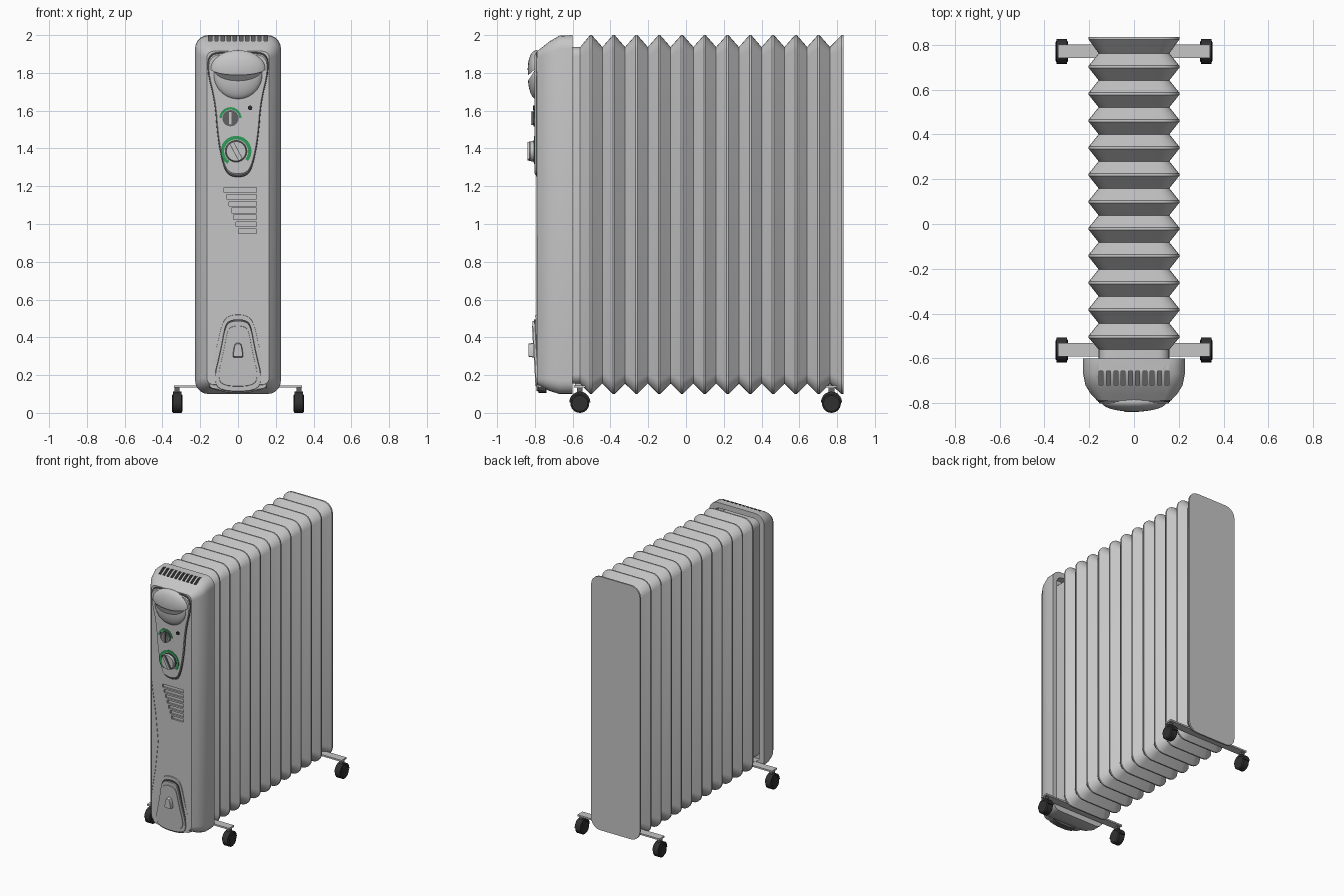
import bpy, bmesh
from math import sin, cos, pi, radians
from mathutils import Vector

cube = bpy.data.objects.get("Cube")
if cube:
    bpy.data.objects.remove(cube, do_unlink=True)


def material(name, rgb):
    m = bpy.data.materials.new(name)
    m.use_nodes = True
    m.diffuse_color = (*rgb, 1)
    m.node_tree.nodes["Principled BSDF"].inputs["Base Color"].default_value = (*rgb, 1)
    return m


GREY = material("light grey", (0.56, 0.56, 0.56))
DARK = material("dark grey", (0.12, 0.12, 0.12))
BLACK = material("wheel black", (0.03, 0.03, 0.03))
GREEN = material("dial green", (0.03, 0.33, 0.1))


def finish(name, bm, mats, smooth=True):
    bmesh.ops.recalc_face_normals(bm, faces=bm.faces)
    me = bpy.data.meshes.new(name)
    bm.to_mesh(me)
    bm.free()
    for m in mats:
        me.materials.append(m)
    ob = bpy.data.objects.new(name, me)
    bpy.context.collection.objects.link(ob)
    bpy.ops.object.select_all(action='DESELECT')
    ob.select_set(True)
    bpy.context.view_layer.objects.active = ob
    if smooth:
        bpy.ops.object.shade_smooth_by_angle(angle=radians(28))
    return ob


def loft(name, rings, mats, smooth=True):
    """Skin a row of equal-length point rings and cap both ends."""
    bm = bmesh.new()
    rows = [[bm.verts.new(p) for p in ring] for ring in rings]
    n = len(rows[0])
    for a, b in zip(rows, rows[1:]):
        for i in range(n):
            bm.faces.new((a[i], a[(i + 1) % n], b[(i + 1) % n], b[i]))
    bm.faces.new(rows[0])
    bm.faces.new(rows[-1])
    return finish(name, bm, mats, smooth)


def rounded(y, w, b, t, r, segs=5):
    """Rounded rectangle in the xz plane."""
    pts = []
    for k, (sx, cz) in enumerate(((1, t - r), (-1, t - r), (-1, b + r), (1, b + r))):
        for i in range(segs + 1):
            a = (k + i / segs) * pi / 2
            pts.append((sx * (w - r) + r * cos(a), y, cz + r * sin(a)))
    return pts


def chaikin(pts, times=2):
    for _ in range(times):
        out = []
        for p, q in zip(pts, pts[1:] + pts[:1]):
            p, q = Vector(p), Vector(q)
            out += [p.lerp(q, 0.25), p.lerp(q, 0.75)]
        pts = out
    return pts


def mirrored(half):
    return half + [(-x, z) for x, z in reversed(half)]


def plate(name, outline, back, front, mat=GREY, top_scale=1.0, lean=0.0):
    """Extrude an xz outline forward; lean shifts y with height."""
    c = sum((Vector(p) for p in outline), Vector((0, 0))) / len(outline)
    rings = []
    for y, s in ((back, 1), (front, top_scale)):
        pts = [c + (Vector(p) - c) * s for p in outline]
        rings.append([(p.x, y - lean * (p.y - c.y), p.y) for p in pts])
    return loft(name, rings, [mat])


def circle(cx, cz, r, n=24):
    return [(cx + r * cos(2 * pi * i / n), cz + r * sin(2 * pi * i / n)) for i in range(n)]


def box(name, x, y, z, mat):
    return loft(name, [[(a, y[0], z[0]), (a, y[1], z[0]), (a, y[1], z[1]), (a, y[0], z[1])] for a in x],
                [mat], False)


# Finned radiator body: zigzag of valleys and narrow ridge bands
VALLEY, RIDGE = (0.158, 0.155, 1.937, 0.05), (0.202, 0.1, 2.0, 0.075)
rings = [rounded(-0.66, *VALLEY), rounded(-0.56, *VALLEY)]
for i in range(11):
    y = -0.503 + i * 0.1205
    rings += [rounded(y - 0.005, *RIDGE), rounded(y + 0.005, *RIDGE), rounded(y + 0.06, *VALLEY)]
rings += [rounded(0.823, *RIDGE), rounded(0.835, *RIDGE)]
loft("radiator_fins", rings, [GREY])

# Control housing with a recessed back
housing = loft("control_housing", [
    rounded(-0.65, 0.19, 0.14, 1.96, 0.05),
    rounded(-0.60, 0.19, 0.14, 1.96, 0.05),
    rounded(-0.60, 0.227, 0.10, 2.0, 0.07),
    rounded(-0.67, 0.227, 0.10, 1.997, 0.07),
    rounded(-0.72, 0.217, 0.115, 1.968, 0.065),
    rounded(-0.76, 0.192, 0.135, 1.937, 0.05),
    rounded(-0.788, 0.165, 0.15, 1.915, 0.035)], [GREY, DARK], False)

# Vent slots cut in the front and the top
bm = bmesh.new()


def slot(x0, x1, y0, y1, z0, z1, mat):
    made = bmesh.ops.create_cube(bm, size=1)["verts"]
    for v in made:
        v.co = ((x0 + x1) / 2 + v.co.x * (x1 - x0), (y0 + y1) / 2 + v.co.y * (y1 - y0),
                (z0 + z1) / 2 + v.co.z * (z1 - z0))
    for f in {f for v in made for f in v.link_faces}:
        f.material_index = mat


for i in range(7):
    z = 1.18 - i * 0.0362
    slot(-0.073 + i * 0.0125, 0.098, -0.85, -0.775, z - 0.012, z + 0.012, 0)
for i in range(10):
    x = (i - 4.5) * 0.0325
    slot(x - 0.009, x + 0.009, -0.718, -0.655, 1.955, 2.05, 1)
cutter = finish("vent_cutter", bm, [GREY, DARK], False)
cutter.hide_render = True
mod = housing.modifiers.new("vents", 'BOOLEAN')
mod.object, mod.operation, mod.solver = cutter, 'DIFFERENCE', 'EXACT'
bpy.ops.object.select_all(action='DESELECT')
housing.select_set(True)
bpy.context.view_layer.objects.active = housing
bpy.ops.object.modifier_apply(modifier="vents")
bpy.ops.object.shade_smooth_by_angle(angle=radians(28))
bpy.data.objects.remove(cutter, do_unlink=True)

# Shallow waist contours on the front
plate("right_contour", [(-0.163, 1.19), (-0.13, 0.97), (-0.108, 0.75), (-0.13, 0.55), (-0.163, 0.35)],
      -0.785, -0.791)
plate("left_contour", [(0.163, 0.94), (0.13, 1.1), (0.11, 1.3), (0.125, 1.5), (0.163, 1.8)],
      -0.785, -0.791)

# Tapered control panel
panel = chaikin(mirrored([(0.05, 1.915), (0.155, 1.91), (0.168, 1.82), (0.125, 1.65), (0.11, 1.45),
                          (0.08, 1.3), (0.045, 1.245)]))
plate("control_panel_rim", panel, -0.78, -0.795, DARK, 0.98)
plate("control_panel", panel, -0.785, -0.801, GREY, 0.94)


def dome(name, centre, scale, plane, normal):
    """Ellipsoid sliced by a plane, with a dark cut face."""
    bm = bmesh.new()
    bmesh.ops.create_uvsphere(bm, u_segments=32, v_segments=20, radius=1)
    for v in bm.verts:
        v.co = [c + a * s for c, a, s in zip(centre, v.co, scale)]
    geom = bm.verts[:] + bm.edges[:] + bm.faces[:]
    cut = bmesh.ops.bisect_plane(bm, geom=geom, plane_co=plane, plane_no=normal, clear_outer=True)
    edges = [e for e in cut["geom_cut"] if isinstance(e, bmesh.types.BMEdge)]
    for f in bmesh.ops.holes_fill(bm, edges=edges)["faces"]:
        f.material_index = 1
    return finish(name, bm, [GREY, DARK])


# Grip: rounded visor above a scooped lower lip
dome("grip_visor", (0, -0.793, 1.82), (0.147, 0.045, 0.1), (0, -0.793, 1.825), (0, 0.65, -0.75))
dome("grip_lip", (0, -0.793, 1.79), (0.13, 0.045, 0.13), (0, -0.793, 1.825), (0, -0.85, 0.55))


def dial(name, x, z, r, depth, tilt, start, end):
    """Knob with a slanted grip bar and a green scale arc."""
    plate(name + "_rim", circle(x, z, r), -0.798, -0.808, DARK)
    plate(name, circle(x, z, r * 0.94), -0.798, depth + 0.012, GREY, 0.92)
    u, v = Vector((sin(tilt), cos(tilt))), Vector((cos(tilt), -sin(tilt)))
    c = Vector((x, z))
    for label, w, y, m in (("_bar_edge", 0.22, depth + 0.006, DARK), ("_bar", 0.15, depth, GREY)):
        bar = [c + u * r * a * 0.85 + v * r * b * w for a, b in ((1, 1), (1, -1), (-1, -1), (-1, 1))]
        plate(name + label, bar, -0.8, y, m)
    angles = [radians(start + (end - start) * i / 20) for i in range(21)]
    arc = [(x + q * cos(a), z + q * sin(a)) for q, row in ((r * 1.06, angles), (r * 1.36, angles[::-1]))
           for a in row]
    plate(name + "_scale", arc, -0.798, -0.804, GREEN)


dial("upper_dial", -0.04, 1.56, 0.043, -0.82, 0, 0, 180)
dial("lower_dial", -0.01, 1.385, 0.06, -0.838, radians(-28), -40, 235)
plate("indicator_lamp", circle(0.064, 1.615, 0.012, 12), -0.798, -0.81, BLACK)

# Cable cover at the foot of the housing: stepped arch, lid and catch
arch = chaikin(mirrored([(0.04, 0.525), (0.085, 0.49), (0.115, 0.35), (0.17, 0.14), (0.12, 0.115)]))
plate("cover_arch", arch, -0.75, -0.79, GREY, 0.97, 0.03)
lid = chaikin(mirrored([(0.035, 0.495), (0.07, 0.47), (0.095, 0.33), (0.135, 0.17), (0.1, 0.105)]))
plate("cover_lid_rim", lid, -0.75, -0.794, DARK, 1.0, 0.06)
plate("cover_lid", lid, -0.75, -0.803, GREY, 0.95, 0.06)
inner = [(x * 0.82, 0.3 + (z - 0.3) * 0.84) for x, z in lid]
plate("cover_inset", inner, -0.79, -0.807, GREY, 0.97, 0.06)
catch = chaikin(mirrored([(0.012, 0.375), (0.022, 0.36), (0.032, 0.295), (0.02, 0.29)]), 1)
plate("cover_catch", catch, -0.79, -0.835, GREY, 0.8)

# Foot bars with castors
for end, y in (("front", -0.562), ("rear", 0.77)):
    box(end + "_foot_bar", (-0.34, 0.34), (y - 0.03, y + 0.03), (0.134, 0.146), GREY)
    box(end + "_foot_clamp", (-0.1, 0.1), (y - 0.025, y + 0.025), (0.14, 0.165), GREY)
    for side, s in (("left", 1), ("right", -1)):
        x = s * 0.322
        wheel = [[(x + dx, y + py, pz) for py, pz in circle(0, 0.05, r)]
                 for dx, r in ((-0.028, 0.042), (-0.022, 0.05), (0.022, 0.05), (0.028, 0.042))]
        loft(f"{end}_{side}_wheel", wheel, [BLACK])
        hood = [(0.056 * cos(i * pi / 10), 0.055 + 0.058 * sin(i * pi / 10)) for i in range(11)]
        loft(f"{end}_{side}_hood", [[(x + dx, y + py, pz) for py, pz in hood] for dx in (-0.023, 0.023)], [BLACK])
        box(f"{end}_{side}_stem", (x - 0.013, x + 0.013), (y - 0.015, y + 0.015), (0.1, 0.136), DARK)
